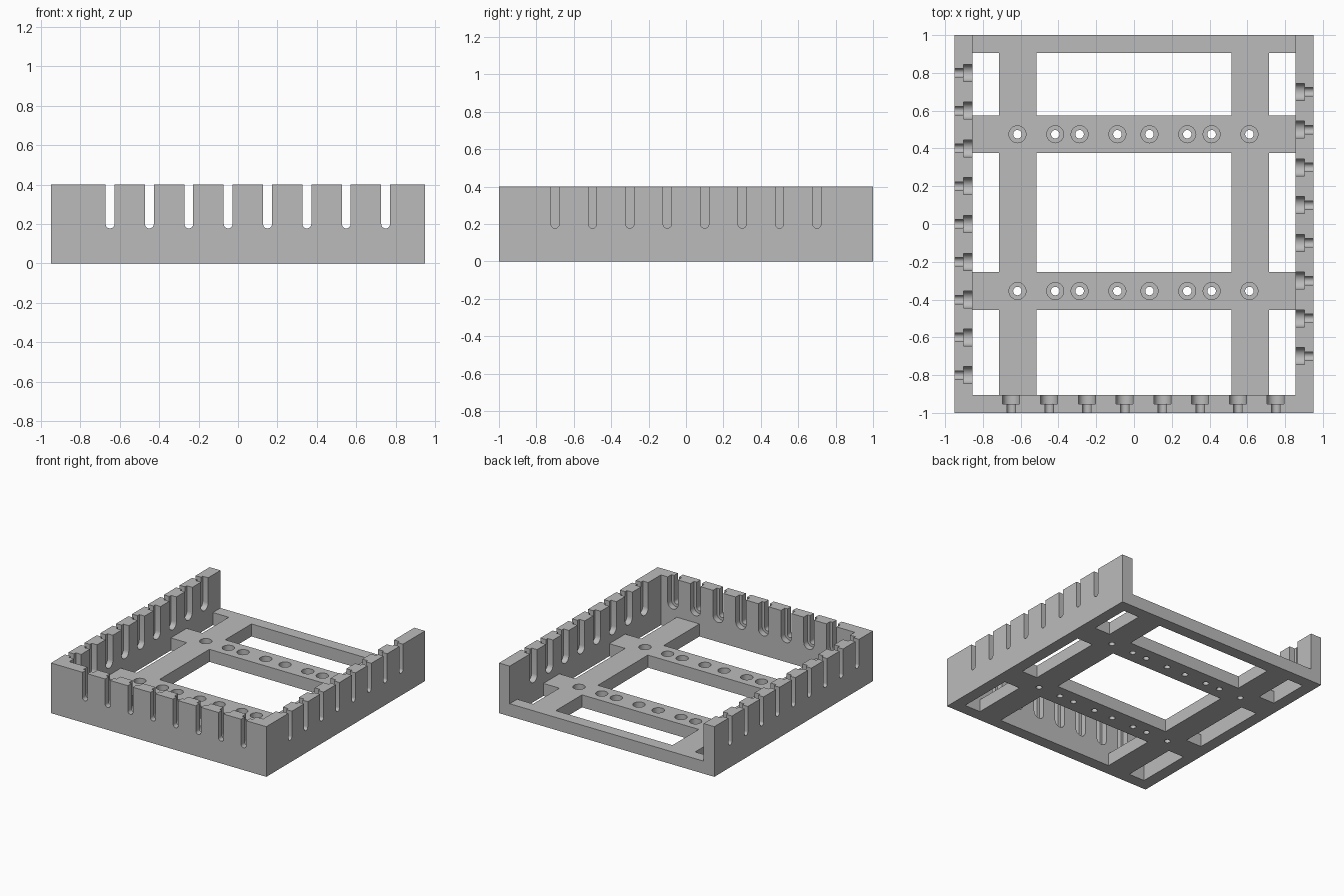
import bpy, bmesh, math
from mathutils import Matrix, Vector

cube = bpy.data.objects.get("Cube")
if cube:
    bpy.data.objects.remove(cube, do_unlink=True)

# Overall sizes
HX, HY, HEIGHT = 0.95, 1.0, 0.4
IN_X, IN_Y = 0.855, 0.905
FLOOR = 0.1

grey = bpy.data.materials.new("plain grey")
grey.use_nodes = True
colour = (0.5, 0.5, 0.5, 1)
grey.diffuse_color = colour
grey.node_tree.nodes["Principled BSDF"].inputs["Base Color"].default_value = colour


def add_box(bm, x, y, z):
    size = Vector((x[1] - x[0], y[1] - y[0], z[1] - z[0]))
    centre = Vector((x[0] + x[1], y[0] + y[1], z[0] + z[1])) / 2
    bmesh.ops.create_cube(bm, size=1, matrix=Matrix.Translation(centre) @ Matrix.Diagonal(size).to_4x4())


def add_slot(bm, place, radius, start, end):
    """Round-bottomed, open-topped slot, running along the local y axis."""
    outline = [(radius * math.cos(a), 0.2 + radius * math.sin(a))
               for a in (math.pi * (1 + i / 12) for i in range(13))]
    outline += [(radius, HEIGHT + 0.1), (-radius, HEIGHT + 0.1)]
    face = bm.faces.new([bm.verts.new(place @ Vector((u, start, w))) for u, w in outline])
    out = bmesh.ops.extrude_face_region(bm, geom=[face], use_keep_orig=True)
    verts = [g for g in out["geom"] if isinstance(g, bmesh.types.BMVert)]
    bmesh.ops.translate(bm, verts=verts, vec=place.to_3x3() @ Vector((0, end - start, 0)))


def add_hole(bm, x, y, radius, low, high):
    bmesh.ops.create_cone(bm, cap_ends=True, segments=32, radius1=radius, radius2=radius,
                          depth=high - low, matrix=Matrix.Translation((x, y, (low + high) / 2)))


def make_object(name, bm):
    bmesh.ops.recalc_face_normals(bm, faces=bm.faces[:])
    mesh = bpy.data.meshes.new(name)
    bm.to_mesh(mesh)
    bm.free()
    mesh.materials.append(grey)
    obj = bpy.data.objects.new(name, mesh)
    bpy.context.collection.objects.link(obj)
    return obj


# Solid block that becomes the tray
bm = bmesh.new()
add_box(bm, (-HX, HX), (-HY, HY), (0, HEIGHT))
tray = make_object("slotted_tray", bm)
cutters = []


def cut(name, bm):
    cutter = make_object(name, bm)
    cutter.hide_render = True
    mod = tray.modifiers.new(name, 'BOOLEAN')
    mod.operation, mod.solver, mod.object = 'DIFFERENCE', 'EXACT', cutter
    cutters.append(cutter)


# Inside, open at the back
bm = bmesh.new()
add_box(bm, (-IN_X, IN_X), (-IN_Y, HY + 0.1), (FLOOR, HEIGHT + 0.1))
cut("inside_cutter", bm)

# Floor windows between the crossing bars
bm = bmesh.new()
for x in ((-IN_X, -0.715), (-0.515, 0.515), (0.715, IN_X)):
    for y in ((-IN_Y, -0.455), (-0.255, 0.375), (0.575, IN_Y)):
        add_box(bm, x, y, (-0.1, FLOOR + 0.05))
cut("window_cutter", bm)

# Wall slots: a narrow one right through, widened on the inner half
walls = [
    (0, HY, IN_Y, [-0.65 + 0.2 * i for i in range(8)]),               # front
    (math.pi / 2, HX, IN_X, [-0.7 + 0.2 * i for i in range(8)]),      # left
    (-math.pi / 2, HX, IN_X, [-0.8 + 0.2 * i for i in range(9)]),     # right
]
for name, radius, through in (("slot_cutter", 0.0225, True), ("wide_slot_cutter", 0.045, False)):
    bm = bmesh.new()
    for angle, outer, inner, offsets in walls:
        for u in offsets:
            place = Matrix.Rotation(angle, 4, 'Z') @ Matrix.Translation((u, 0, 0))
            start = -outer - 0.05 if through else -(outer + inner) / 2
            add_slot(bm, place, radius, start, -inner + 0.03)
    cut(name, bm)

# Counterbored screw holes along both cross bars
for name, radius, low in (("hole_cutter", 0.0225, -0.1), ("counterbore_cutter", 0.045, FLOOR / 2)):
    bm = bmesh.new()
    for y in (0.475, -0.355):
        for x in (-0.617, -0.417, -0.288, -0.088, 0.082, 0.282, 0.411, 0.611):
            add_hole(bm, x, y, radius, low, FLOOR + 0.05)
    cut(name, bm)

# Apply the cuts and tidy up
bpy.ops.object.select_all(action='DESELECT')
tray.select_set(True)
bpy.context.view_layer.objects.active = tray
for mod in list(tray.modifiers):
    bpy.ops.object.modifier_apply(modifier=mod.name)
for cutter in cutters:
    bpy.data.objects.remove(cutter, do_unlink=True)
bpy.ops.object.shade_smooth_by_angle(angle=math.radians(30))
